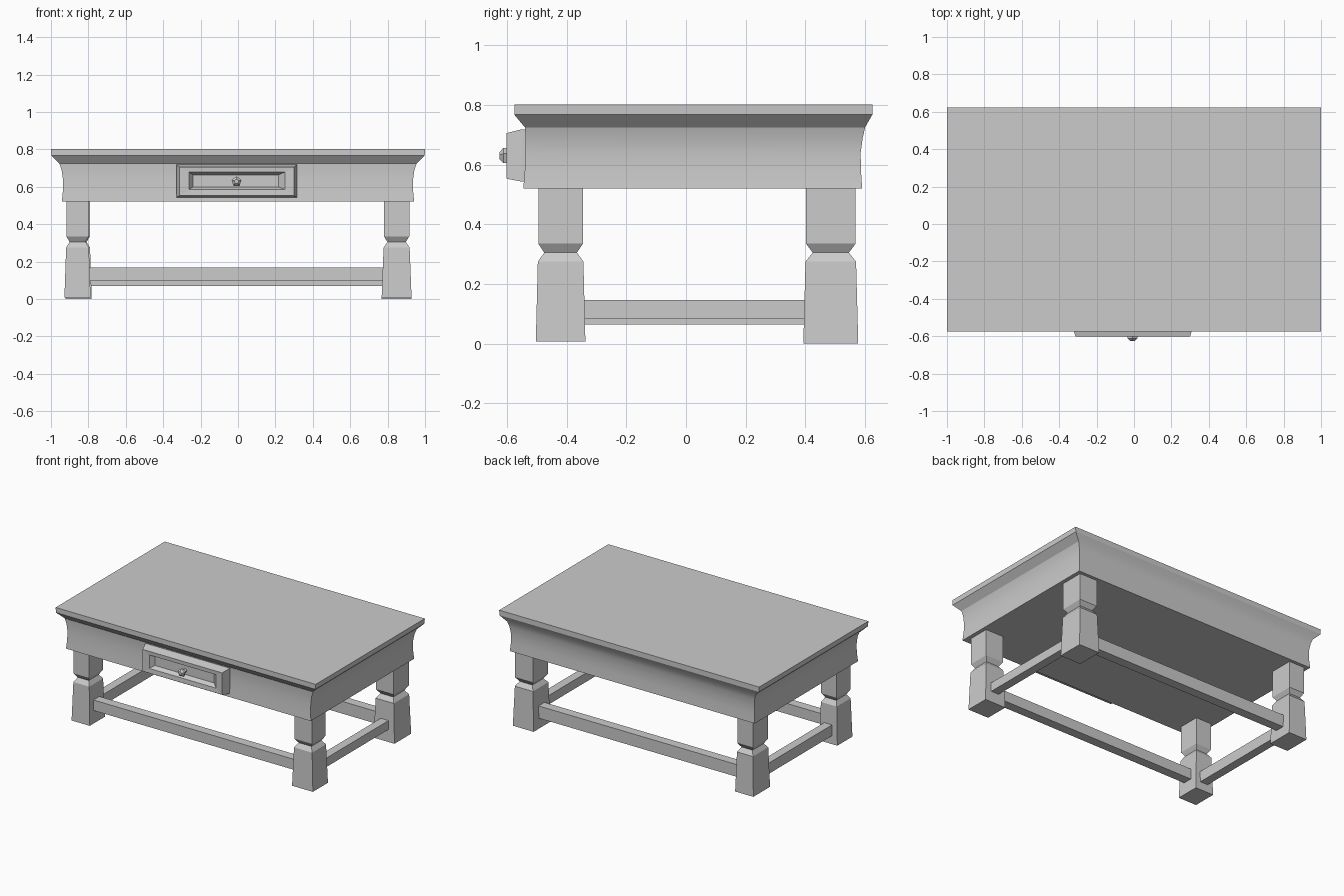
import bpy, bmesh, math

cube = bpy.data.objects.get("Cube")
if cube:
    bpy.data.objects.remove(cube, do_unlink=True)

grey = bpy.data.materials.new("plain grey")
grey.use_nodes = True
COLOUR = (0.6, 0.6, 0.6, 1)
grey.diffuse_color = COLOUR
grey.node_tree.nodes["Principled BSDF"].inputs["Base Color"].default_value = COLOUR


def loft(name, rings, smooth=False):
    """Skin a stack of equal-sized point rings and cap both ends."""
    bm = bmesh.new()
    loops = [[bm.verts.new(p) for p in ring] for ring in rings]
    for a, b in zip(loops, loops[1:]):
        for i in range(len(a)):
            j = (i + 1) % len(a)
            bm.faces.new((a[i], a[j], b[j], b[i]))
    bm.faces.new(loops[0])
    bm.faces.new(loops[-1])
    bmesh.ops.recalc_face_normals(bm, faces=bm.faces)
    mesh = bpy.data.meshes.new(name)
    bm.to_mesh(mesh)
    bm.free()
    mesh.materials.append(grey)
    obj = bpy.data.objects.new(name, mesh)
    bpy.context.collection.objects.link(obj)
    if smooth:
        bpy.ops.object.select_all(action='DESELECT')
        obj.select_set(True)
        bpy.context.view_layer.objects.active = obj
        bpy.ops.object.shade_smooth_by_angle(angle=math.radians(25))
    return obj


def rect_z(z, x0, x1, y0, y1):
    return [(x0, y0, z), (x1, y0, z), (x1, y1, z), (x0, y1, z)]


def rect_y(y, x0, x1, z0, z1):
    return [(x0, y, z0), (x1, y, z0), (x1, y, z1), (x0, y, z1)]


def box(name, x0, x1, y0, y1, z0, z1):
    return loft(name, [rect_z(z0, x0, x1, y0, y1), rect_z(z1, x0, x1, y0, y1)])


# Table top with its underside chamfer and the concave apron
body = [(0.52, 0.942, -0.545, 0.59), (0.58, 0.936, -0.54, 0.586),
        (0.64, 0.936, -0.537, 0.585), (0.69, 0.943, -0.537, 0.592),
        (0.725, 0.955, -0.54, 0.6), (0.767, 0.998, -0.575, 0.624),
        (0.802, 1.0, -0.575, 0.624)]
loft("top_and_apron", [rect_z(z, -x, x, y0, y1) for z, x, y0, y1 in body], True)

# Legs: flared foot, pinched waist, straight upper block
profile = [(0.0, 1.0), (0.275, 0.87), (0.305, 0.61), (0.335, 0.85), (0.53, 0.85)]
legs = {
    "front_right_leg": (-0.858, -0.42, 0.07, 0.083, 0.008),
    "front_left_leg": (0.848, -0.42, 0.08, 0.083, 0.008),
    "back_right_leg": (-0.852, 0.485, 0.07, 0.092, 0),
    "back_left_leg": (0.848, 0.485, 0.08, 0.092, 0),
}
for name, (cx, cy, hx, hy, foot) in legs.items():
    rings = []
    for z, s in profile:
        sx, sy = hx * s, hy * (s + 0.05 if 0.1 < s < 1 else s)
        rings.append(rect_z(max(z, foot), cx - sx, cx + sx, cy - sy, cy + sy))
    loft(name, rings)

# Stretcher rails between the legs
box("front_rail", -0.82, 0.8, -0.455, -0.39, 0.095, 0.168)
box("back_rail", -0.82, 0.8, 0.45, 0.515, 0.07, 0.155)
box("right_rail", -0.885, -0.825, -0.38, 0.43, 0.065, 0.14)
box("left_rail", 0.82, 0.88, -0.38, 0.43, 0.085, 0.147)

# Drawer front with bevelled frame and sunken panel
drawer = [(-0.52, -0.33, 0.315, 0.543, 0.718), (-0.55, -0.33, 0.315, 0.543, 0.718),
          (-0.602, -0.312, 0.3, 0.553, 0.705), (-0.6, -0.262, 0.25, 0.585, 0.678),
          (-0.57, -0.24, 0.216, 0.6, 0.664)]
loft("drawer", [rect_y(*ring) for ring in drawer])

# Five-sided drawer knob
knob = [(-0.565, 0.014), (-0.59, 0.014), (-0.6, 0.028), (-0.612, 0.028), (-0.625, 0.013)]
loft("drawer_knob", [[(-0.008 + r * math.sin(a * math.tau / 5), y,
                       0.628 + r * math.cos(a * math.tau / 5)) for a in range(5)]
                     for y, r in knob])
